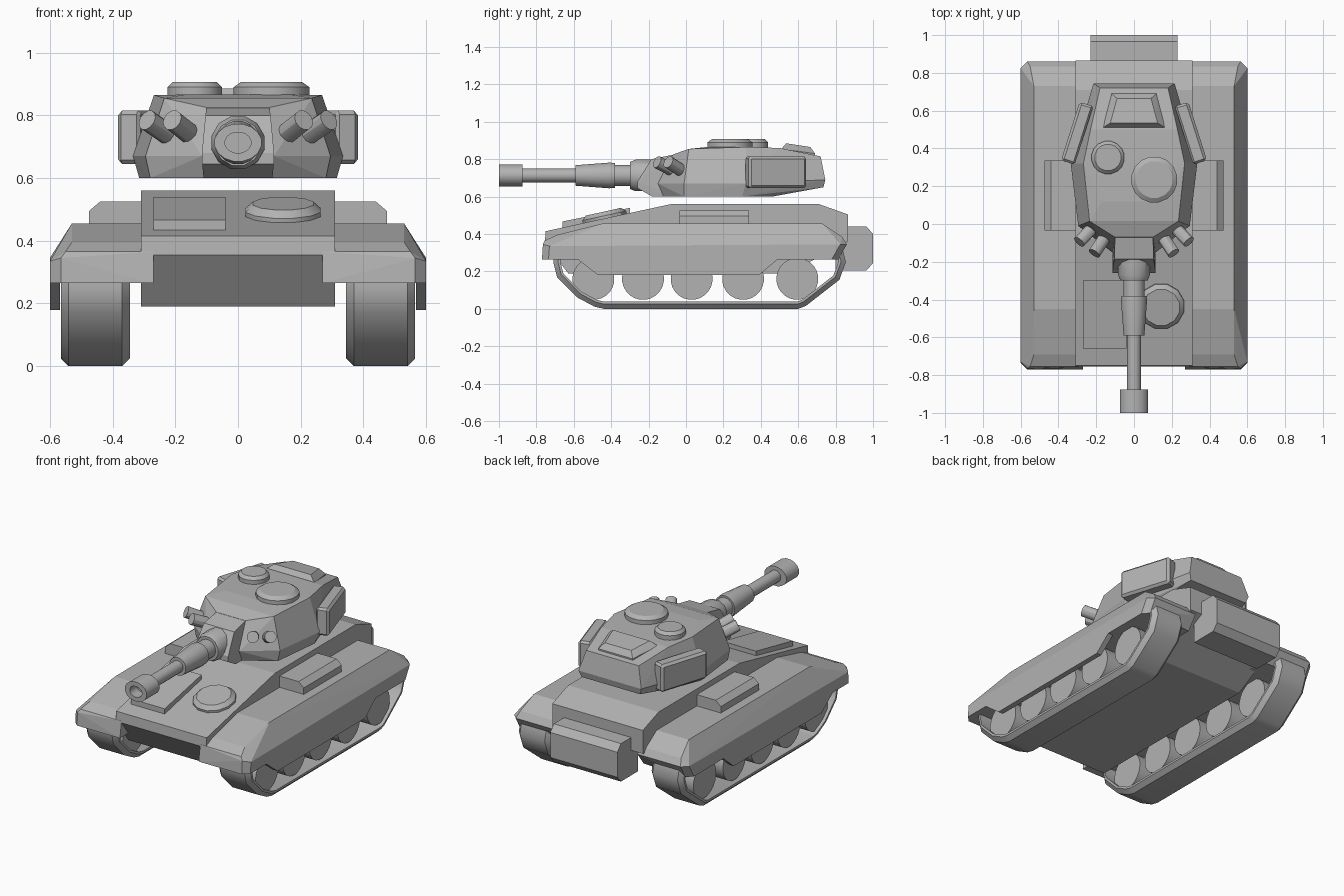
import bpy, bmesh, math
from mathutils import Vector, Matrix

cube = bpy.data.objects.get("Cube")
if cube:
    bpy.data.objects.remove(cube, do_unlink=True)

grey = bpy.data.materials.new("armour_grey")
grey.use_nodes = True
colour = (0.45, 0.45, 0.45, 1)
grey.diffuse_color = colour
grey.node_tree.nodes["Principled BSDF"].inputs["Base Color"].default_value = colour


def finish(name, bm, smooth=None):
    bmesh.ops.recalc_face_normals(bm, faces=bm.faces[:])
    mesh = bpy.data.meshes.new(name)
    bm.to_mesh(mesh)
    bm.free()
    mesh.materials.append(grey)
    obj = bpy.data.objects.new(name, mesh)
    bpy.context.collection.objects.link(obj)
    if smooth:
        bpy.ops.object.select_all(action='DESELECT')
        obj.select_set(True)
        bpy.context.view_layer.objects.active = obj
        bpy.ops.object.shade_smooth_by_angle(angle=math.radians(smooth))
    return obj


def solid(name, points):
    """Faceted convex block through the given corners."""
    bm = bmesh.new()
    for p in points:
        bm.verts.new(p)
    bmesh.ops.convex_hull(bm, input=bm.verts[:])
    bmesh.ops.dissolve_limit(bm, angle_limit=math.radians(1),
                             verts=bm.verts[:], edges=bm.edges[:])
    return finish(name, bm)


def prism(name, profile, x0, x1):
    """Side profile of (y, z) corners pushed across the width."""
    return solid(name, [(x, y, z) for x in (x0, x1) for y, z in profile])


def turned(name, profile, origin, axis, sides, smooth=30, squash=1.0):
    """Profile of (distance, radius) turned around an axis."""
    turn = Vector(axis).to_track_quat('Z', 'Y').to_matrix().to_4x4()
    place = Matrix.Translation(origin) @ turn
    bm = bmesh.new()
    rings = []
    for d, r in profile:
        angles = [math.tau * (i + 0.5) / sides for i in range(sides)]
        rings.append([bm.verts.new(place @ Vector(
            (r * math.cos(a), r * math.sin(a) * squash, d))) for a in angles])
    for a, b in zip(rings, rings[1:]):
        for i in range(sides):
            j = (i + 1) % sides
            bm.faces.new((a[i], a[j], b[j], b[i]))
    bm.faces.new(rings[0])
    bm.faces.new(rings[-1])
    return finish(name, bm, smooth)


def track_band(name, path, x0, x1, thick, bevel):
    """Closed belt with chamfered outer edges around a (y, z) path."""
    n = len(path)
    pts = [Vector(p) for p in path]
    outward = []
    for i in range(n):
        a = (pts[i] - pts[i - 1]).normalized()
        b = (pts[(i + 1) % n] - pts[i]).normalized()
        m = Vector((a.y + b.y, -a.x - b.x)).normalized()
        outward.append(m / max(0.5, m.dot(Vector((a.y, -a.x)))))
    section = [(x0, thick), (x0, bevel), (x0 + bevel, 0),
               (x1 - bevel, 0), (x1, bevel), (x1, thick)]
    bm = bmesh.new()
    rings = []
    for p, m in zip(pts, outward):
        rings.append([bm.verts.new((x, *(p - m * d))) for x, d in section])
    for i in range(n):
        a, b = rings[i], rings[(i + 1) % n]
        for k in range(len(section)):
            l = (k + 1) % len(section)
            bm.faces.new((a[k], a[l], b[l], b[k]))
    return finish(name, bm, 40)


# Hull body and rear stowage box
prism("hull", [(-.75, .415), (-.08, .56), (.71, .56), (.865, .505),
               (.865, .36), (.55, .19), (-.63, .19), (-.755, .355)], -.31, .31)
prism("rear_box", [(.8, .44), (.965, .44), (1, .4), (1, .245),
                   (.965, .205), (.8, .205)], -.23, .23)

# Front deck panel and round driver hatch, both following the sloped deck
prism("deck_panel", [(-.66, .42), (-.66, .467), (-.3, .54), (-.3, .49)], -.27, -.04)
turned("driver_hatch", [(-.02, .124), (.02, .124), (.042, .1)],
       (.144, -.433, .478), (0, -.22, 1), 12)

# Running gear and fenders on each side
belt = [(-.44, 0), (.6, 0), (.64, .015), (.82, .155), (.855, .25), (.84, .31),
        (-.7, .31), (-.71, .25), (-.69, .17), (-.58, .06), (-.49, .012)]
for side, s in (("left", 1), ("right", -1)):
    solid(side + "_fender", [(s * x, y, z) for x, y, z in (
        (.27, -.77, .265), (.565, -.77, .265), (.6, -.735, .265),
        (.27, .8, .265), (.565, .815, .265), (.6, .78, .265),
        (.565, -.765, .345), (.6, -.73, .335), (.6, .825, .345),
        (.565, .86, .345), (.27, .86, .345), (.55, .835, .385), (.27, .835, .385),
        (.27, -.755, .365), (.55, -.755, .365), (.27, -.69, .395), (.53, -.69, .395),
        (.27, -.45, .455), (.53, -.45, .455), (.27, .73, .455), (.53, .73, .455))])
    prism(side + "_skirt", [(-.58, .3), (-.58, .265), (-.47, .18), (.39, .18),
                            (.49, .265), (.49, .3)], s * .567, s * .6)
    x0, x1 = sorted((s * .345, s * .565))
    track_band(side + "_track", belt, x0, x1, .038, .025)
    for i, y in enumerate((-.495, -.23, .03, .305, .595)):
        turned(f"{side}_wheel_{i + 1}", [(0, .112), (.18, .112)],
               (s * .365, y, .16), (s, 0, 0), 24)
    solid(side + "_fender_box", [(s * x, y, z) for y in (-.035, .337) for x, z in (
        (.3, .44), (.475, .44), (.475, .495), (.44, .525), (.3, .525))])

# Turret shell with a narrow blunt nose for the gun
shell = [(.11, -.12, .6), (.28, -.01, .6), (.315, .3, .6), (.25, .46, .6),
         (.2, .735, .65), (.115, -.15, .67), (.295, -.01, .67), (.335, .32, .67),
         (.215, .745, .69), (.1, -.07, .825), (.235, .015, .855),
         (.268, .32, .865), (.23, .5, .86), (.18, .72, .815), (.17, .12, .866)]
solid("turret", [(s * x, y, z) for x, y, z in shell for s in (1, -1)])
nose = [(.114, -.26, .645), (.115, -.26, .68), (.104, -.185, .8),
        (.1, -.05, .828), (.11, -.05, .6), (.11, -.18, .6)]
solid("turret_nose", [(s * x, y, z) for x, y, z in nose for s in (1, -1)])

# Raised rear bin on the turret roof, with a smaller top plate
solid("roof_bin", [(s * x, y, z) for s in (1, -1) for x, y, z in (
    (.165, .51, .84), (.118, .69, .8), (.125, .535, .885), (.09, .665, .865),
    (.165, .51, .855), (.118, .69, .83))])

# Roof cupolas
for name, x, y, r in (("small_cupola", -.138, .352, .088), ("large_cupola", .107, .235, .123)):
    turned(name, [(.83, r), (.89, r), (.907, r * .8)], (x, y, 0), (0, 0, 1), 16)

# Turret side bins with chamfered faces, and grenade launchers
for side, s in (("left", 1), ("right", -1)):
    along = Vector((-s * .303, .953, 0))
    out = Vector((s * .953, .303, 0))
    middle = Vector((s * .303, .481, .73))
    corners = []
    for u in (-1, 1):
        for w in (-1, 1):
            for depth, du, dw in ((-.04, .012, .012), (-.03, 0, .012), (-.03, .012, 0),
                                  (.022, 0, .012), (.022, .012, 0), (.036, .014, .014)):
                corners.append(middle + along * u * (.162 - du) + out * depth
                               + Vector((0, 0, w * (.085 - dw))))
    solid(side + "_turret_bin", corners)
    for i, (base, tip) in enumerate((((.21, -.01, .73), (.29, -.095, .785)),
                                     ((.14, -.05, .73), (.21, -.155, .785)))):
        base = Vector((s * base[0], *base[1:]))
        tip = Vector((s * tip[0], *tip[1:]))
        turned(f"{side}_launcher_{i + 1}", [(0, .034), ((tip - base).length, .034)],
               base, tip - base, 12)

# Gun: mantlet, sleeve, barrel and hollow muzzle
axis = (0, -1, 0)
turned("mantlet", [(.15, .087), (.27, .087), (.3, .075)], (0, 0, .713), axis, 12)
turned("gun_sleeve", [(.28, .057), (.38, .057), (.38, .068), (.41, .07),
                      (.59, .056)], (0, 0, .713), axis, 16)
turned("barrel", [(.5, .037), (.9, .037)], (0, 0, .713), axis, 16)
turned("muzzle", [(.875, .036), (.875, .076), (1, .076), (1, .042), (.93, .042)],
       (0, 0, .713), axis, 16, squash=.8)
